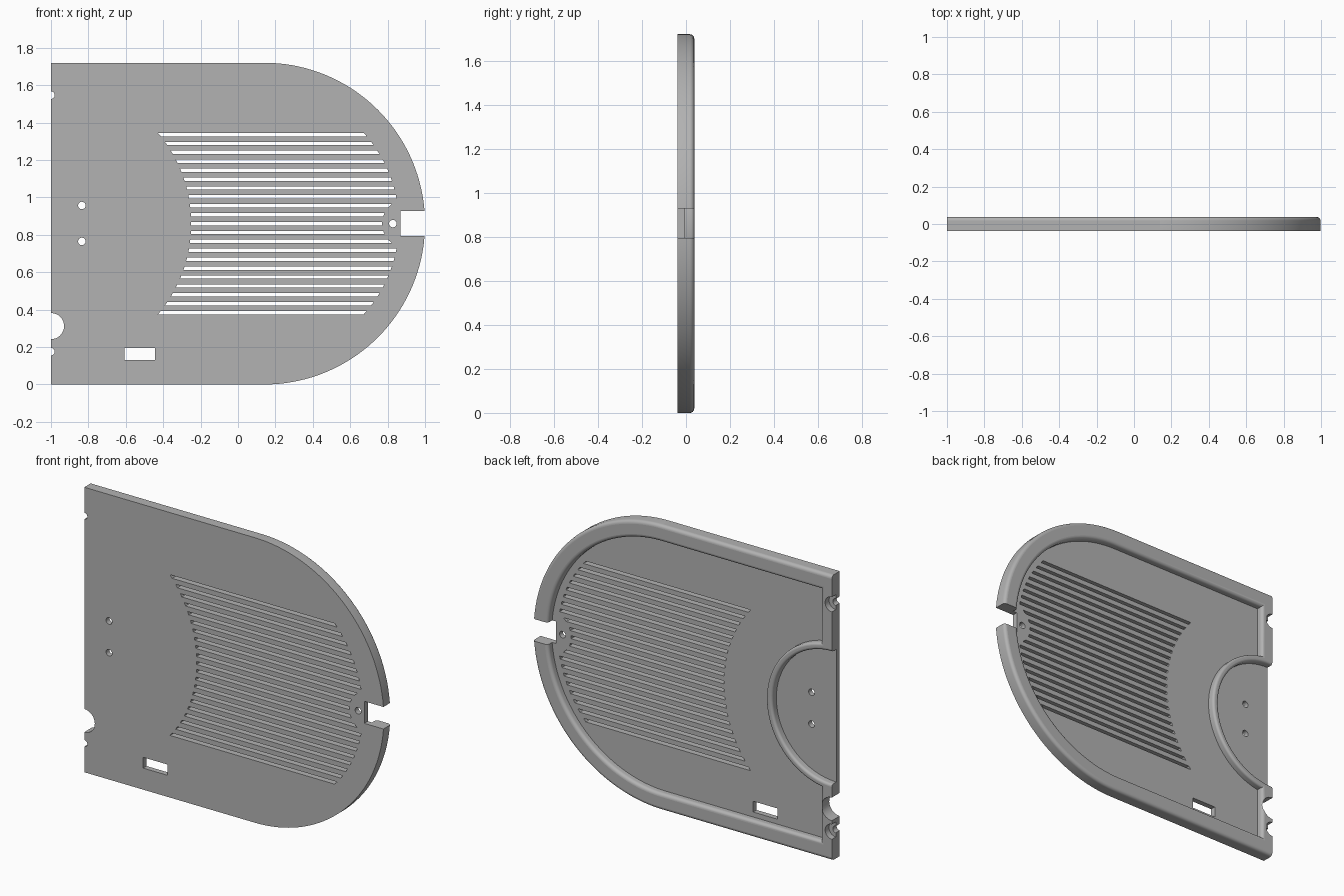
import bpy, bmesh
from math import sin, cos, pi, sqrt, radians

cube = bpy.data.objects.get("Cube")
if cube:
    bpy.data.objects.remove(cube)

BACK, FLOOR, FRONT = 0.0375, -0.005, -0.0375
MID = 0.86              # height of the centre line, and radius of the round end
ARC_X = 0.14            # centre of the round end
FILLET = 0.02

grey = bpy.data.materials.new("plain grey")
grey.use_nodes = True
grey.diffuse_color = (0.45, 0.45, 0.45, 1)
grey.node_tree.nodes["Principled BSDF"].inputs["Base Color"].default_value = grey.diffuse_color


def finish(bm, name):
    bmesh.ops.recalc_face_normals(bm, faces=bm.faces)
    mesh = bpy.data.meshes.new(name)
    bm.to_mesh(mesh)
    bm.free()
    mesh.materials.append(grey)
    obj = bpy.data.objects.new(name, mesh)
    bpy.context.collection.objects.link(obj)
    return obj


def loft(bm, rings):
    """Skin a stack of equal closed rings and cap both ends."""
    loops = [[bm.verts.new(p) for p in ring] for ring in rings]
    for a, b in zip(loops, loops[1:]):
        for i in range(len(a)):
            j = (i + 1) % len(a)
            bm.faces.new((a[i], a[j], b[j], b[i]))
    bm.faces.new(loops[0])
    bm.faces.new(loops[-1])


def lathe(bm, x, z, profile, steps=32):
    """Solid turned around an axis along y; profile holds (radius, y)."""
    loft(bm, [[(x + r * cos(2 * pi * i / steps), y, z + r * sin(2 * pi * i / steps))
               for i in range(steps)] for r, y in profile])


def prism(bm, corners, y0=-0.1, y1=0.1):
    loft(bm, [[(x, y, z) for x, z in corners] for y in (y0, y1)])


def box(bm, x0, x1, z0, z1):
    prism(bm, [(x0, z0), (x1, z0), (x1, z1), (x0, z1)])


def boolean(target, cutter, operation):
    mod = target.modifiers.new(operation.lower(), 'BOOLEAN')
    mod.operation, mod.solver, mod.object = operation, 'EXACT', cutter
    cutter.hide_render = True
    bpy.context.view_layer.objects.active = target
    bpy.ops.object.modifier_apply(modifier=mod.name)
    bpy.data.objects.remove(cutter)


def outline(inset, end_inset, y, steps=72):
    """Flat left end, straight top and bottom, half-round right end."""
    r = MID - inset
    ring = [(ARC_X + r * sin(pi * i / steps), y, MID - r * cos(pi * i / steps))
            for i in range(steps + 1)]
    return ring + [(-1 + end_inset, y, MID + r), (-1 + end_inset, y, MID - r)]


# Tray body: plate with a raised rim, rounded on both shoulders
turns = [radians(15 * i) for i in range(7)]
RIM, END = 0.10, 0.075
rings = [outline(0, 0, FRONT)]
rings += [outline(FILLET * (1 - cos(t)), 0, BACK - FILLET + FILLET * sin(t)) for t in turns]
rings += [outline(RIM - FILLET + FILLET * sin(t), END - FILLET + FILLET * sin(t),
                  BACK - FILLET + FILLET * cos(t)) for t in turns]
rings.append(outline(RIM, END, FLOOR))
bm = bmesh.new()
loft(bm, rings)
panel = finish(bm, "panel")

# Half-round ridge at the flat end, opened up by a pocket down to the floor
R_OUT, R_IN, SOFT = 0.44, 0.40, 0.015
bm = bmesh.new()
lathe(bm, -1, MID, [(R_OUT, -0.02)] + [(R_OUT - SOFT * (1 - cos(t)), BACK - SOFT + SOFT * sin(t))
                                      for t in turns], 96)
boolean(panel, finish(bm, "ridge"), 'UNION')

bm = bmesh.new()
lathe(bm, -1, MID, [(R_IN, FLOOR)] + [(R_IN + SOFT * (1 - cos(t)), BACK - SOFT + SOFT * sin(t))
                                     for t in turns] + [(R_IN + SOFT, 0.1)], 96)
boolean(panel, finish(bm, "pocket_cutter"), 'DIFFERENCE')

bm = bmesh.new()
box(bm, -2, -1, -0.5, 2.5)
boolean(panel, finish(bm, "end_cutter"), 'DIFFERENCE')

# Holes, half-round end notches, window and edge notch
bm = bmesh.new()
for x, z, r in ((-0.835, 0.957, 0.02), (-0.835, 0.765, 0.02), (0.828, MID, 0.02), (-1, 0.312, 0.07)):
    lathe(bm, x, z, [(r, -0.1), (r, 0.1)])
for z in (0.175, 1.547):
    lathe(bm, -1, z, [(0.02, -0.1), (0.02, 0), (0.045, 0), (0.045, 0.1)])
box(bm, -0.607, -0.445, 0.13, 0.195)
box(bm, 0.87, 1.2, 0.795, 0.928)
boolean(panel, finish(bm, "hole_cutter"), 'DIFFERENCE')


# Vent slots, ending on arcs at both sides and around the screw hole
def slot_left(z):
    return -1 + sqrt(0.75 ** 2 - (z - MID) ** 2)


def slot_right(z):
    dz = abs(z - MID)
    x = ARC_X + sqrt(0.72 ** 2 - dz ** 2)
    return min(x, 0.9 - sqrt(0.13 ** 2 - dz ** 2)) if dz < 0.13 else x


SLOTS, PITCH, HALF = 21, 0.0476, 0.009
bm = bmesh.new()
for i in range(SLOTS):
    z = MID + (i - (SLOTS - 1) / 2) * PITCH
    lo, hi = z - HALF, z + HALF
    prism(bm, [(slot_left(lo), lo), (slot_right(lo), lo), (slot_right(hi), hi), (slot_left(hi), hi)])
boolean(panel, finish(bm, "slot_cutter"), 'DIFFERENCE')

# Smooth the curved walls, keep the flat faces flat
panel.select_set(True)
bpy.context.view_layer.objects.active = panel
bpy.ops.object.shade_smooth_by_angle(angle=radians(30))
for face in panel.data.polygons:
    if max(abs(c) for c in face.normal) > 0.9999:
        face.use_smooth = False
